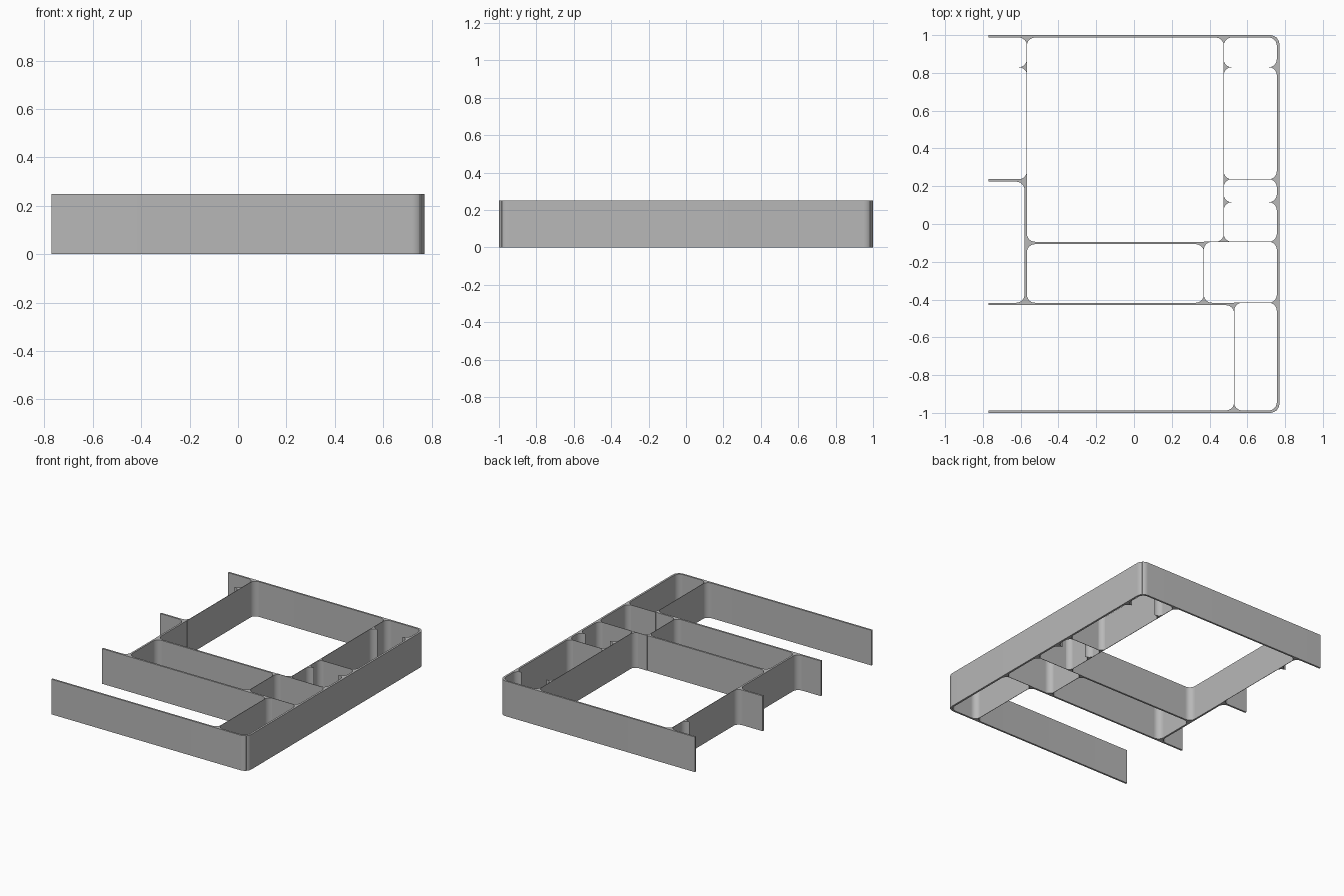
import bpy, bmesh, math

cube = bpy.data.objects.get("Cube")
if cube:
    bpy.data.objects.remove(cube, do_unlink=True)

H = 0.25        # wall height
R = 0.043       # fillet radius
THIN = 0.003    # thin divider thickness
STEPS = 10
X0, X1, Y1 = -0.77, 0.77, 1.0       # outer limits
IX, IY = 0.756, 0.987               # inner faces of the outer wall
LX, MX = -0.567, 0.475              # left and right sides of the large bay
LOW, MID, UP = -0.417, -0.094, 0.237

grey = bpy.data.materials.new("plain grey")
grey.use_nodes = True
colour = (0.48, 0.48, 0.48, 1)
grey.diffuse_color = colour
grey.node_tree.nodes["Principled BSDF"].inputs["Base Color"].default_value = colour


def arc(cx, cy, r, start, end):
    """Points on an arc, angles in degrees."""
    return [(cx + r * math.cos(a), cy + r * math.sin(a)) for a in
            (math.radians(start + (end - start) * i / STEPS) for i in range(STEPS + 1))]


def prisms(name, outlines):
    """Extrude flat outlines to the full wall height as one object."""
    bm = bmesh.new()
    for outline in outlines:
        base = bm.faces.new([bm.verts.new((x, y, 0)) for x, y in outline])
        top = bmesh.ops.extrude_face_region(bm, geom=[base])["geom"]
        bmesh.ops.translate(bm, vec=(0, 0, H),
                            verts=[v for v in top if isinstance(v, bmesh.types.BMVert)])
    bmesh.ops.recalc_face_normals(bm, faces=bm.faces)
    mesh = bpy.data.meshes.new(name)
    bm.to_mesh(mesh)
    bm.free()
    mesh.materials.append(grey)
    obj = bpy.data.objects.new(name, mesh)
    bpy.context.collection.objects.link(obj)
    bpy.ops.object.select_all(action="DESELECT")
    obj.select_set(True)
    bpy.context.view_layer.objects.active = obj
    bpy.ops.object.shade_smooth_by_angle(angle=math.radians(30))


def wall(name, xa, xb, ya, yb):
    prisms(name, [[(xa, ya), (xb, ya), (xb, yb), (xa, yb)]])


def divider_x(name, x, ya, yb):
    wall(name, x - THIN / 2, x + THIN / 2, ya, yb)


def divider_y(name, y, xa, xb):
    wall(name, xa, xb, y - THIN / 2, y + THIN / 2)


def fillets(name, xa, xb, ya, yb):
    """Concave corner fillets of a bay; a bay with xa None is open on its left."""
    outlines = []
    for x, sx in ((xa, 1), (xb, -1)):
        if x is None:
            continue
        for y, sy in ((ya, 1), (yb, -1)):
            curve = [(x + sx * (R - px), y + sy * (R - py))
                     for px, py in arc(0, 0, R, 0, 90)]
            outlines.append([(x, y)] + curve)
    prisms(name, outlines)


# Outer wall: three sides with rounded corners, open on the left end
ro = R + 0.008
outer = arc(X1 - ro, -Y1 + ro, ro, -90, 0) + arc(X1 - ro, Y1 - ro, ro, 0, 90)
inner = arc(IX - R, IY - R, R, 90, 0) + arc(IX - R, -IY + R, R, 0, -90)
prisms("outer_wall", [[(X0, -Y1)] + outer + [(X0, Y1), (X0, IY)] + inner + [(X0, -IY)]])

# Thick inner walls
wall("middle_rail", LX, 0.37, -0.107, MID)
wall("lower_rail", X0, 0.53, -0.43, LOW)
wall("side_wall", -0.58, LX, LOW, UP)
wall("side_stub", X0, LX, UP - 0.013, UP)

# Thin dividers
divider_x("large_bay_left_divider", LX, UP, IY)
divider_x("large_bay_right_divider", MX, MID, IY)
divider_x("middle_bay_divider", 0.37, LOW, MID)
divider_x("front_bay_divider", 0.53, -IY, LOW)
divider_y("small_bay_divider", UP, MX, IX)
divider_y("small_bay_front_divider", MID, 0.37, IX)
divider_y("corner_bay_divider", LOW, 0.53, IX)

# Corner fillets of every bay
bays = {
    "large_bay": (LX, MX, MID, IY),
    "back_corner_bay": (MX, IX, 0.83, IY),
    "long_side_bay": (MX, IX, UP, 0.83),
    "narrow_side_bay": (MX, IX, 0.115, UP),
    "square_side_bay": (MX, IX, MID, 0.115),
    "middle_right_bay": (0.37, IX, LOW, MID),
    "middle_long_bay": (LX, 0.37, LOW, -0.107),
    "front_corner_bay": (0.53, IX, -IY, LOW),
    "front_open_bay": (None, 0.53, -IY, -0.43),
    "left_front_open_bay": (None, -0.58, LOW, UP - 0.013),
    "left_middle_open_bay": (None, LX, UP, 0.83),
    "left_back_open_bay": (None, LX, 0.83, IY),
}
for bay, limits in bays.items():
    fillets(bay + "_fillets", *limits)
